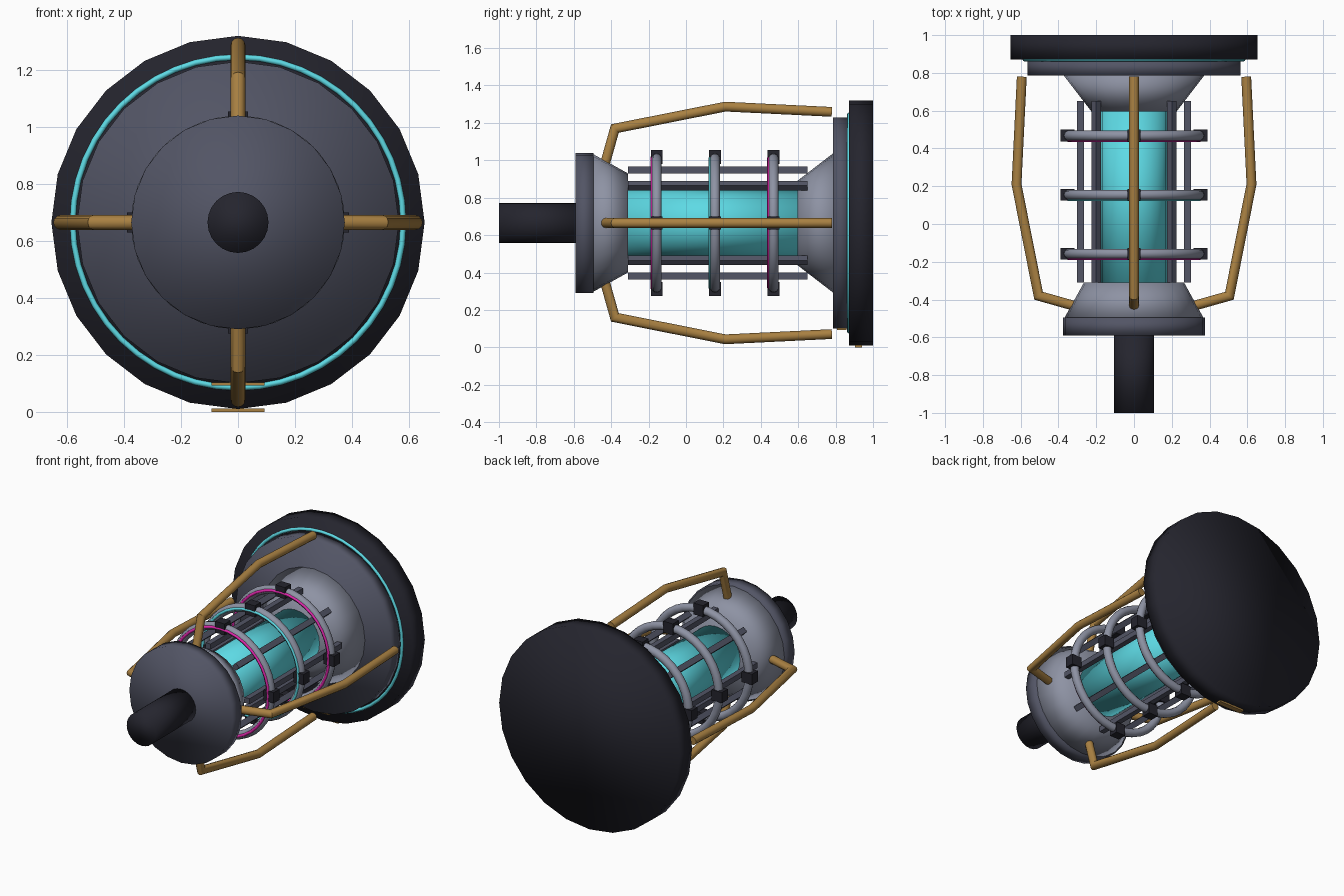
import bpy, bmesh, math
from mathutils import Matrix, Vector

if "Cube" in bpy.data.objects:
    bpy.data.objects.remove(bpy.data.objects["Cube"])

ZC = 0.665  # height of the main axis, which runs along y


def material(name, rgb):
    m = bpy.data.materials.new(name)
    m.diffuse_color = (*rgb, 1)
    m.use_nodes = True
    m.node_tree.nodes["Principled BSDF"].inputs["Base Color"].default_value = m.diffuse_color
    return m


DARK = material("near_black", (0.018, 0.018, 0.027))
SLATE = material("slate_grey", (0.085, 0.09, 0.13))
STEEL = material("light_steel", (0.27, 0.29, 0.37))
GOLD = material("bronze_gold", (0.40, 0.22, 0.055))
CYAN = material("glow_cyan", (0.11, 0.70, 0.78))
PINK = material("glow_magenta", (0.75, 0.02, 0.42))


def add_mesh(name, bm, mat, smooth=True):
    bmesh.ops.recalc_face_normals(bm, faces=bm.faces)
    me = bpy.data.meshes.new(name)
    bm.to_mesh(me)
    bm.free()
    me.materials.append(mat)
    for p in me.polygons:
        p.use_smooth = smooth
    ob = bpy.data.objects.new(name, me)
    bpy.context.collection.objects.link(ob)
    return ob


def drum(name, y0, y1, r0, r1, mat, sides=24):
    """Capped cylinder or cone along y."""
    bm = bmesh.new()
    bmesh.ops.create_cone(bm, cap_ends=True, segments=sides, radius1=r0,
                          radius2=r1, depth=y1 - y0,
                          matrix=Matrix.Translation((0, (y0 + y1) / 2, ZC))
                          @ Matrix.Rotation(-math.pi / 2, 4, 'X'))
    return add_mesh(name, bm, mat)


def ring(name, y, radius, tube, mat, n=36, m=10):
    """Torus around the main axis."""
    bm = bmesh.new()
    rows = []
    for i in range(n):
        a = math.tau * i / n
        row = []
        for j in range(m):
            b = math.tau * j / m
            r = radius + tube * math.cos(b)
            row.append(bm.verts.new((r * math.sin(a), y + tube * math.sin(b),
                                     ZC + r * math.cos(a))))
        rows.append(row)
    for i in range(n):
        p, q = rows[i], rows[(i + 1) % n]
        for j in range(m):
            k = (j + 1) % m
            bm.faces.new((p[j], p[k], q[k], q[j]))
    return add_mesh(name, bm, mat)


def box(name, angle, radius, y, size, mat):
    """Box placed at an angle around the main axis."""
    bm = bmesh.new()
    mx = (Matrix.Translation((0, y, ZC)) @ Matrix.Rotation(angle, 4, 'Y')
          @ Matrix.Translation((0, 0, radius)) @ Matrix.Diagonal((*size, 1)))
    bmesh.ops.create_cube(bm, size=1, matrix=mx)
    return add_mesh(name, bm, mat, False)


# Front shaft, end caps and back plate
drum("front_shaft", -1.0, -0.57, 0.107, 0.107, DARK)
drum("front_flange", -0.59, -0.495, 0.375, 0.375, SLATE)
drum("front_cone", -0.50, -0.31, 0.37, 0.265, STEEL)
drum("rear_cone", 0.595, 0.79, 0.225, 0.375, STEEL)
drum("rear_flange", 0.785, 0.872, 0.565, 0.565, SLATE)
drum("back_plate", 0.872, 1.0, 0.655, 0.655, DARK)
ring("back_plate_glow", 0.871, 0.58, 0.01, CYAN, 48, 8)

# Glowing core
drum("energy_core", -0.33, 0.61, 0.175, 0.175, CYAN)

# Eight cage bars
for i in range(8):
    box(f"cage_bar_{i}", i * math.pi / 4, 0.283, 0.17, (0.036, 0.96, 0.036), SLATE)

# Three coil rings with glow lines and clamps
for i, (y, glow) in enumerate(((-0.157, PINK), (0.155, CYAN), (0.468, PINK))):
    ring(f"coil_ring_{i}", y, 0.348, 0.027, STEEL)
    ring(f"coil_glow_{i}", y - 0.025, 0.348, 0.009, glow, 36, 8)
    for k in range(4):
        box(f"coil_clamp_{i}_{k}", k * math.pi / 2, 0.353, y, (0.07, 0.062, 0.074), DARK)

# Four bent support arms
PATH = ((-0.435, 0.31), (-0.38, 0.505), (0.21, 0.622), (0.78, 0.594))
for k in range(4):
    a = k * math.pi / 2
    bm = bmesh.new()
    pts = [Vector((r * math.sin(a), y, ZC + r * math.cos(a))) for y, r in PATH]
    side = Vector((math.cos(a), 0, -math.sin(a)))
    loops = []
    for i, p in enumerate(pts):
        t0 = (p - pts[i - 1]).normalized() if i else (pts[1] - p).normalized()
        t1 = (pts[i + 1] - p).normalized() if i < 3 else t0
        t = (t0 + t1).normalized()
        up = t.cross(side) / max(t.dot(t1), 0.5)  # mitred joint
        loops.append([bm.verts.new(p + 0.026 * (side * math.cos(math.tau * j / 12)
                                                + up * math.sin(math.tau * j / 12)))
                      for j in range(12)])
    for u, v in zip(loops, loops[1:]):
        for j in range(12):
            n = (j + 1) % 12
            bm.faces.new((u[j], u[n], v[n], v[j]))
    bm.faces.new(loops[0])
    bm.faces.new(loops[-1])
    arm = add_mesh(f"support_arm_{k}", bm, GOLD)
    bpy.context.view_layer.objects.active = arm
    arm.select_set(True)
    bpy.ops.object.shade_smooth_by_angle(angle=math.radians(35))
    arm.select_set(False)

# Small plates under the back plate and rear flange
box("back_plate_foot", math.pi, 0.659, 0.922, (0.186, 0.036, 0.012), GOLD)
box("rear_flange_foot", math.pi, 0.567, 0.832, (0.186, 0.05, 0.01), GOLD)
